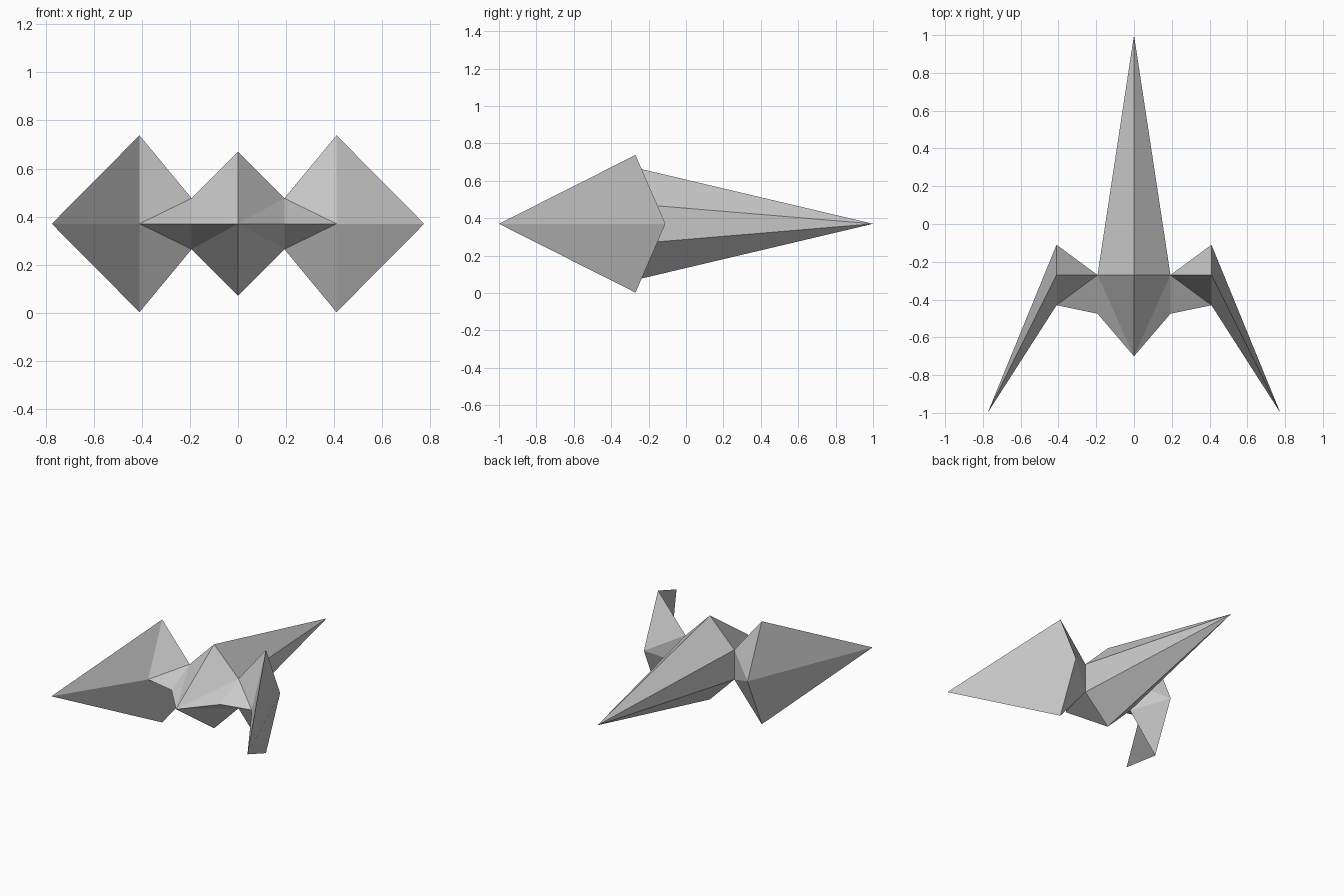
import bpy, bmesh

if "Cube" in bpy.data.objects:
    bpy.data.objects.remove(bpy.data.objects["Cube"])

MID = 0.37      # height of the horizontal symmetry plane
KEEL_Y = -0.27  # station of the widest cross-section

# Shared key points, upper right quarter, z measured from the mid plane
nose = (0, -0.70, 0)
tail = (0, 1.0, 0)
crest = (0, KEEL_Y, 0.30)
root_top = (0.193, KEEL_Y, 0.106)
root_mid = (0.193, KEEL_Y, 0)
root_front = (0.193, -0.475, 0)
wing_top = (0.41, KEEL_Y, 0.368)
wing_front = (0.41, -0.43, 0)
wing_back = (0.41, -0.11, 0)
wing_tip = (0.775, -1.0, 0)


def faceted(name, faces):
    """Build a quarter shell and mirror it left/right and up/down."""
    bm = bmesh.new()
    for face in faces:
        bm.faces.new([bm.verts.new(p) for p in face])
    for axis in (0, 2):
        dup = bmesh.ops.duplicate(bm, geom=bm.verts[:] + bm.edges[:] + bm.faces[:])["geom"]
        for v in (g for g in dup if isinstance(g, bmesh.types.BMVert)):
            v.co[axis] *= -1
        bmesh.ops.reverse_faces(bm, faces=[g for g in dup if isinstance(g, bmesh.types.BMFace)])
    bmesh.ops.remove_doubles(bm, verts=bm.verts[:], dist=1e-4)
    me = bpy.data.meshes.new(name)
    bm.to_mesh(me)
    bm.free()
    ob = bpy.data.objects.new(name, me)
    ob.location.z = MID
    bpy.context.collection.objects.link(ob)
    return ob


# Central hull: blunt nose in front, long spike behind
faceted("hull", [
    (nose, root_top, crest),
    (nose, root_front, root_top),
    (crest, root_top, tail),
    (root_top, root_mid, tail),
])

# Wings: narrow root flaring to a diamond, then swept to a point
faceted("wings", [
    (root_top, root_front, wing_front),
    (root_top, wing_front, wing_top),
    (root_top, wing_top, wing_back),
    (root_top, wing_back, root_mid),
    (wing_top, wing_front, wing_tip),
    (wing_top, wing_tip, wing_back),
])
